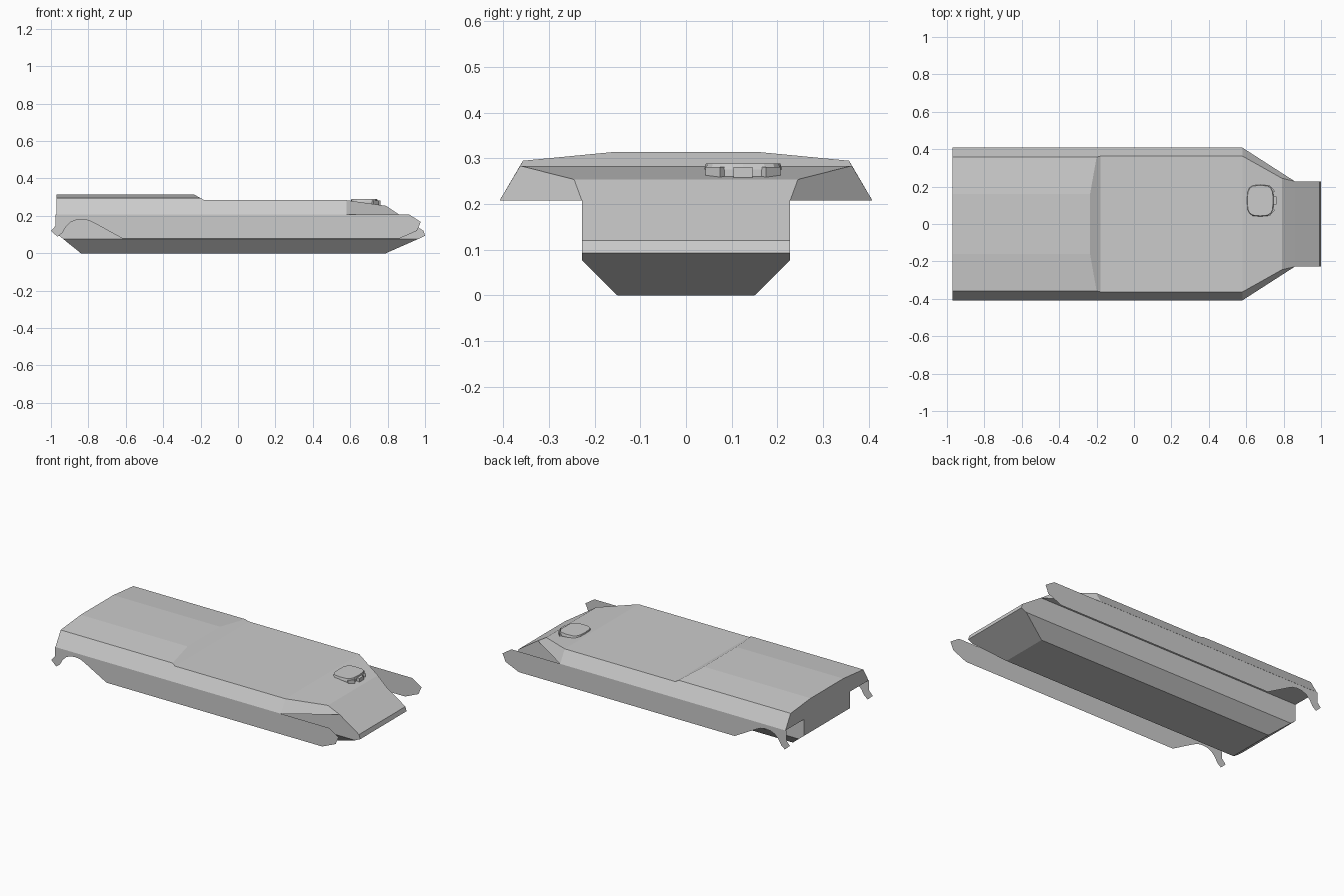
import bpy, bmesh, math
from mathutils import Matrix, Vector

if "Cube" in bpy.data.objects:
    bpy.data.objects.remove(bpy.data.objects["Cube"])


def finish(name, bm, recalc=True):
    if recalc:
        bmesh.ops.recalc_face_normals(bm, faces=bm.faces)
    me = bpy.data.meshes.new(name)
    bm.to_mesh(me)
    bm.free()
    ob = bpy.data.objects.new(name, me)
    bpy.context.collection.objects.link(ob)
    return ob


def prism(name, pts, z0, z1, inset=1.0, centre=(0, 0)):
    """Extrude an XY outline upwards, scaling the top about a centre."""
    bm = bmesh.new()
    lo = [bm.verts.new((x, y, z0)) for x, y in pts]
    hi = [bm.verts.new((centre[0] + (x - centre[0]) * inset,
                        centre[1] + (y - centre[1]) * inset, z1)) for x, y in pts]
    bm.faces.new(lo[::-1])
    bm.faces.new(hi)
    n = len(pts)
    for i in range(n):
        bm.faces.new((lo[i], lo[(i + 1) % n], hi[(i + 1) % n], hi[i]))
    return finish(name, bm)


# Lower tub: convex shape with chamfered belly, open at the top
bm = bmesh.new()
tub = [(-.84, .15, 0), (.79, .15, 0), (-.935, .228, .077), (.965, .228, .077),
       (-.97, .228, .105), (1.0, .228, .093), (.992, .228, .12),
       (.86, .228, .208), (-.97, .228, .208)]
for x, y, z in tub:
    bm.verts.new((x, y, z))
    bm.verts.new((x, -y, z))
bmesh.ops.convex_hull(bm, input=bm.verts[:])
bmesh.ops.dissolve_limit(bm, angle_limit=0.02, verts=bm.verts[:], edges=bm.edges[:])
bm.normal_update()
bmesh.ops.delete(bm, geom=[f for f in bm.faces if f.normal.z > .99], context='FACES')
finish("lower_hull", bm)

# Upper hull: half sections lofted along x, each listed from tub edge to roof
sections = [
    [(-.97, .228, .208), (-.97, .408, .208), (-.97, .357, .295), (-.97, .16, .314)],
    [(-.2, .228, .208), (-.2, .408, .208), (-.2, .357, .295), (-.235, .16, .314)],
    [(-.18, .228, .208), (-.18, .408, .208), (-.18, .363, .284), (-.18, .16, .284)],
    [(.58, .228, .208), (.58, .408, .208), (.58, .363, .284), (.58, .16, .284)],
    [(.86, .228, .208), (.86, .228, .208), (.79, .245, .254), (.79, .16, .254)],
]
bm = bmesh.new()
rings = []
for s in sections:
    ring = s + [(x, -y, z) for x, y, z in reversed(s)]
    rings.append([bm.verts.new(p) for p in ring])
for a, b in zip(rings, rings[1:]):
    for i in range(7):
        bm.faces.new((a[i], a[i + 1], b[i + 1], b[i]))
bm.faces.new(rings[0])
bm.faces.new(rings[-1][::-1])
bmesh.ops.remove_doubles(bm, verts=bm.verts[:], dist=1e-4)
finish("upper_hull", bm)

# Side skirts: thin plates with a rear wheel arch and mud flap
skirt = [(-.975, .208), (-.975, .147), (-1.0, .12), (-.965, .088), (-.94, .108),
         (-.92, .142), (-.895, .166), (-.865, .178), (-.83, .181), (-.795, .175),
         (-.765, .16), (-.62, .08), (.865, .08), (.957, .12), (.977, .167), (.915, .208)]
for side, label in ((-1, "right"), (1, "left")):
    bm = bmesh.new()
    f = bm.faces.new([bm.verts.new((x, side * .407, z)) for x, z in skirt])
    f.normal_update()
    if f.normal.y * side < 0:
        f.normal_flip()
    finish("side_skirt_" + label, bm, recalc=False)

# Driver's hatch: squarish ring on the sloped plate with a raised lid
hc = (.675, .125)


def rounded(rx, ry, n=16, p=.6):
    pts = []
    for i in range(n):
        a = 2 * math.pi * i / n
        c, s = math.cos(a), math.sin(a)
        pts.append((hc[0] + rx * math.copysign(abs(c) ** p, c),
                    hc[1] + ry * math.copysign(abs(s) ** p, s)))
    return pts


prism("hatch_base", rounded(.07, .08), .255, .276)
prism("hatch_lid", rounded(.072, .085), .276, .289, .96, hc)

# Periscopes fanned around the front of the hatch
for i, ang in enumerate((-42, 0, 42)):
    a = math.radians(ang)
    bm = bmesh.new()
    bmesh.ops.create_cube(bm, size=1)
    pos = Vector((.672 + .077 * math.cos(a), .125 + .085 * math.sin(a), .268))
    bmesh.ops.transform(bm, verts=bm.verts[:], matrix=Matrix.Translation(pos)
                        @ Matrix.Rotation(a, 4, 'Z') @ Matrix.Diagonal((.028, .042, .026, 1)))
    finish("periscope_%d" % (i + 1), bm)
